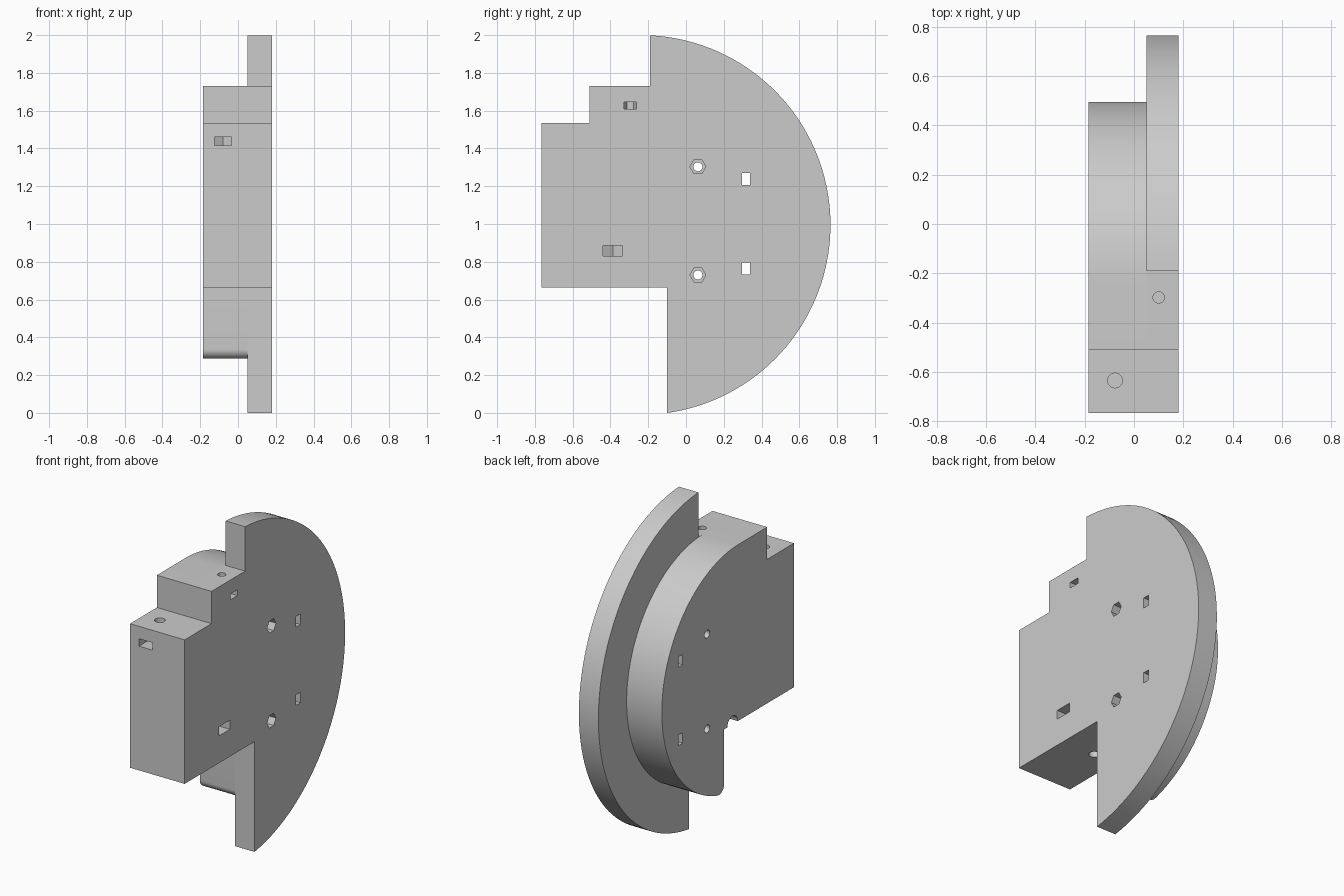
import bpy, bmesh
from math import sin, cos, acos, atan2, sqrt, pi

cube = bpy.data.objects.get("Cube")
if cube:
    bpy.data.objects.remove(cube, do_unlink=True)

grey = bpy.data.materials.new("plain grey")
grey.use_nodes = True
grey.diffuse_color = (0.6, 0.6, 0.6, 1)
grey.node_tree.nodes["Principled BSDF"].inputs["Base Color"].default_value = (0.6, 0.6, 0.6, 1)


def arc(cu, cv, r, a0, a1, n):
    return [(cu + r * cos(a0 + (a1 - a0) * i / n), cv + r * sin(a0 + (a1 - a0) * i / n))
            for i in range(n + 1)]


def ring(cu, cv, r, n):
    return arc(cu, cv, r, 0, 2 * pi, n)[:-1]


def rect(u0, u1, v0, v1):
    return [(u0, v0), (u1, v0), (u1, v1), (u0, v1)]


def prism(name, pts, axis, lo, hi):
    """Extrude a closed outline along x (outline in y, z) or z (outline in x, y)."""
    bm = bmesh.new()
    verts = [bm.verts.new((lo, u, v) if axis == "x" else (u, v, lo)) for u, v in pts]
    face = bm.faces.new(verts)
    moved = bmesh.ops.extrude_face_region(bm, geom=[face])["geom"]
    step = (hi - lo, 0, 0) if axis == "x" else (0, 0, hi - lo)
    bmesh.ops.translate(bm, vec=step, verts=[g for g in moved if isinstance(g, bmesh.types.BMVert)])
    bmesh.ops.recalc_face_normals(bm, faces=bm.faces)
    mesh = bpy.data.meshes.new(name)
    bm.to_mesh(mesh)
    bm.free()
    mesh.materials.append(grey)
    obj = bpy.data.objects.new(name, mesh)
    bpy.context.collection.objects.link(obj)
    return obj


def combine(target, tool, operation):
    mod = target.modifiers.new("combine", "BOOLEAN")
    mod.operation = operation
    mod.solver = "EXACT"
    mod.object = tool
    bpy.context.view_layer.objects.active = target
    bpy.ops.object.modifier_apply(modifier=mod.name)
    bpy.data.objects.remove(tool, do_unlink=True)


# Main dimensions
BACK, SEAM, FACE = -0.185, 0.05, 0.18
CY, CZ, R_PLATE, R_BODY = -0.24, 0.995, 1.005, 0.735
WALL, BLOCK_BOTTOM, FRONT = -0.10, 0.665, -0.766
STEP_TOP = CZ + R_BODY
steps = [(-0.51, STEP_TOP), (-0.51, 1.535), (FRONT, 1.535), (FRONT, BLOCK_BOTTOM), (WALL, BLOCK_BOTTOM)]

# Large rim plate
plate_outline = arc(CY, CZ, R_PLATE, -acos((WALL - CY) / R_PLATE), acos((-0.19 - CY) / R_PLATE), 72)
plate_outline += [(-0.19, STEP_TOP)] + steps
plate = prism("half_wheel", plate_outline, "x", SEAM, FACE)

# Thick body with a rounded lower corner
r = 0.05
fy = WALL + r
fz = CZ - sqrt((R_BODY - r) ** 2 - (fy - CY) ** 2)
meet = atan2(fz - CZ, fy - CY)
body_outline = arc(fy, fz, r, -pi, meet, 12) + arc(CY, CZ, R_BODY, meet, pi / 2, 60)[1:] + steps
combine(plate, prism("body", body_outline, "x", BACK, SEAM), "UNION")

cuts = []
# Bolt holes with hexagonal recesses, and the through slots beside them
for z_bolt, z_slot in ((1.303, 1.238), (0.73, 0.765)):
    cuts.append((ring(0.063, z_bolt, 0.024, 24), "x", -0.3, 0.3))
    cuts.append((ring(0.063, z_bolt, 0.042, 6), "x", 0.08, 0.3))
    cuts.append((rect(0.297, 0.338, z_slot - 0.032, z_slot + 0.032), "x", -0.3, 0.3))

# Nut pockets
cuts.append(([(-0.125, -0.9), (-0.035, -0.9), (-0.035, -0.609), (-0.08, -0.583), (-0.125, -0.609)],
             "z", 1.415, 1.46))
cuts.append(([(0.3, -0.44), (0.3, -0.335), (-0.07, -0.335), (-0.1, -0.387), (-0.07, -0.44)],
             "z", 0.83, 0.885))
cuts.append(([(0.3, -0.329), (0.3, -0.263), (0.10, -0.263), (0.07, -0.279), (0.07, -0.313), (0.10, -0.329)],
             "z", 1.61, 1.645))

# Vertical screw holes meeting the pockets
cuts.append((ring(-0.077, -0.635, 0.03, 24), "z", 1.3, 1.7))
cuts.append((ring(0.10, -0.298, 0.023, 24), "z", 1.5, 1.9))
cuts.append((ring(-0.04, -0.387, 0.03, 24), "z", 0.5, 0.98))

# Small round relief under the body
cuts.append((ring(-0.18, BLOCK_BOTTOM, 0.05, 24), "x", -0.3, SEAM))

for outline, axis, lo, hi in cuts:
    combine(plate, prism("cutter", outline, axis, lo, hi), "DIFFERENCE")

# Merge coplanar faces and shade
bm = bmesh.new()
bm.from_mesh(plate.data)
bmesh.ops.remove_doubles(bm, verts=bm.verts, dist=0.0001)
bmesh.ops.dissolve_limit(bm, angle_limit=0.002, verts=bm.verts, edges=bm.edges)
bmesh.ops.triangulate(bm, faces=[f for f in bm.faces if len(f.verts) > 4])
bm.to_mesh(plate.data)
bm.free()
bpy.ops.object.select_all(action="DESELECT")
plate.select_set(True)
bpy.context.view_layer.objects.active = plate
bpy.ops.object.shade_smooth_by_angle(angle=0.5)
